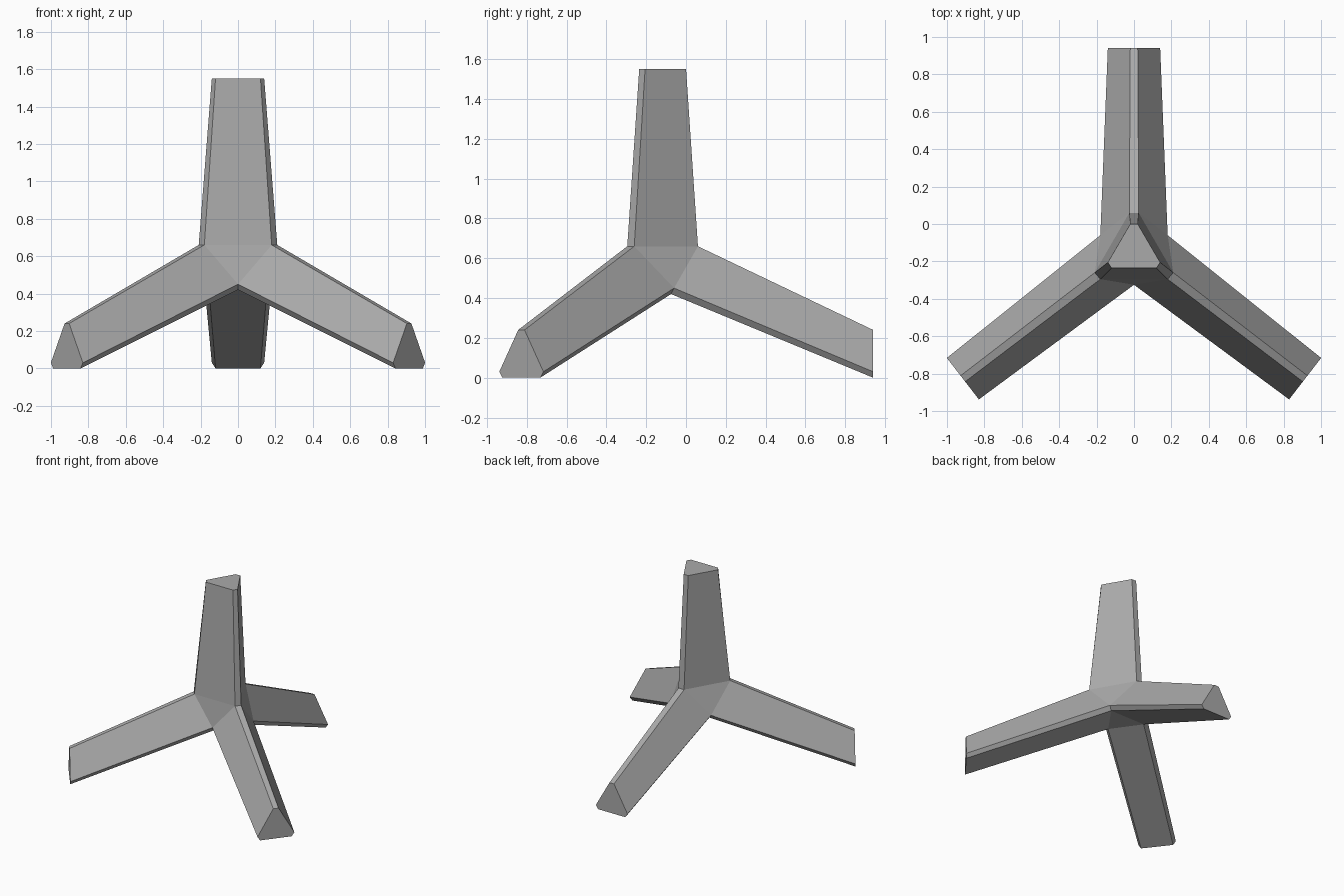
import bpy
import bmesh
from mathutils import Vector

cube = bpy.data.objects.get("Cube")
if cube:
    bpy.data.objects.remove(cube, do_unlink=True)

# One plain concrete colour
concrete = bpy.data.materials.new("concrete grey")
concrete.use_nodes = True
GREY = (0.4, 0.4, 0.4, 1)
concrete.diffuse_color = GREY
concrete.node_tree.nodes["Principled BSDF"].inputs["Base Color"].default_value = GREY


def mirror(p):
    return Vector((-p[0], p[1], p[2]))


# Corners of the hub, on the left half; the right half is mirrored
top_front = Vector((0.18, -0.295, 0.66))
top_side = Vector((0.21, -0.26, 0.66))
top_back = Vector((0.025, 0.06, 0.66))
side_up = Vector((0.18, -0.06, 0.45))
side_low = Vector((0.155, -0.075, 0.42))
front_up = Vector((0, -0.325, 0.45))
front_low = Vector((0, -0.295, 0.42))

# Bevelled triangle shared by all leg ends: (across, up), point upward
TRIANGLE = [(-0.02, 0.24), (0.02, 0.24), (0.14, 0.03),
            (0.12, 0), (-0.12, 0), (-0.14, 0.03)]


def leg_end(centre, across, up):
    return [Vector(centre) + Vector(across).normalized() * a + Vector(up) * u
            for a, u in TRIANGLE]


def make_part(name, faces):
    bm = bmesh.new()
    for face in faces:
        bm.faces.new([bm.verts.new(p) for p in face])
    bmesh.ops.remove_doubles(bm, verts=bm.verts, dist=0.0005)
    bmesh.ops.recalc_face_normals(bm, faces=bm.faces)
    mesh = bpy.data.meshes.new(name)
    bm.to_mesh(mesh)
    bm.free()
    mesh.materials.append(concrete)
    obj = bpy.data.objects.new(name, mesh)
    bpy.context.collection.objects.link(obj)
    return obj


def make_leg(name, root, end):
    sides = [(root[i - 1], root[i], end[i], end[i - 1]) for i in range(6)]
    return make_part(name, sides + [root, end])


# Roots of the legs, in the same order as the triangle
top_root = [mirror(top_back), top_back, top_side,
            top_front, mirror(top_front), mirror(top_side)]
back_root = [mirror(top_back), top_back, side_up,
             side_low, mirror(side_low), mirror(side_up)]
left_root = [top_front, top_side, side_up, side_low, front_low, front_up]
right_root = [mirror(p) for p in left_root]

# Legs
left_end = leg_end((0.915, -0.827, 0), (0.61, 0.79, 0), (0, 0, 1))
make_leg("top_leg", top_root, leg_end((0, -0.235, 1.55), (1, 0, 0), (0, 0.98, 0)))
make_leg("back_leg", back_root, leg_end((0, 0.94, 0), (1, 0, 0), (0, 0, 1)))
make_leg("left_leg", left_root, left_end)
make_leg("right_leg", right_root, [mirror(p) for p in left_end])

# Hub: the leg roots joined by four triangles
side_web = [top_side, top_back, side_up]
make_part("hub", [
    top_root, back_root, left_root, right_root,
    [top_front, mirror(top_front), front_up],
    [front_low, side_low, mirror(side_low)],
    side_web, [mirror(p) for p in side_web],
])
